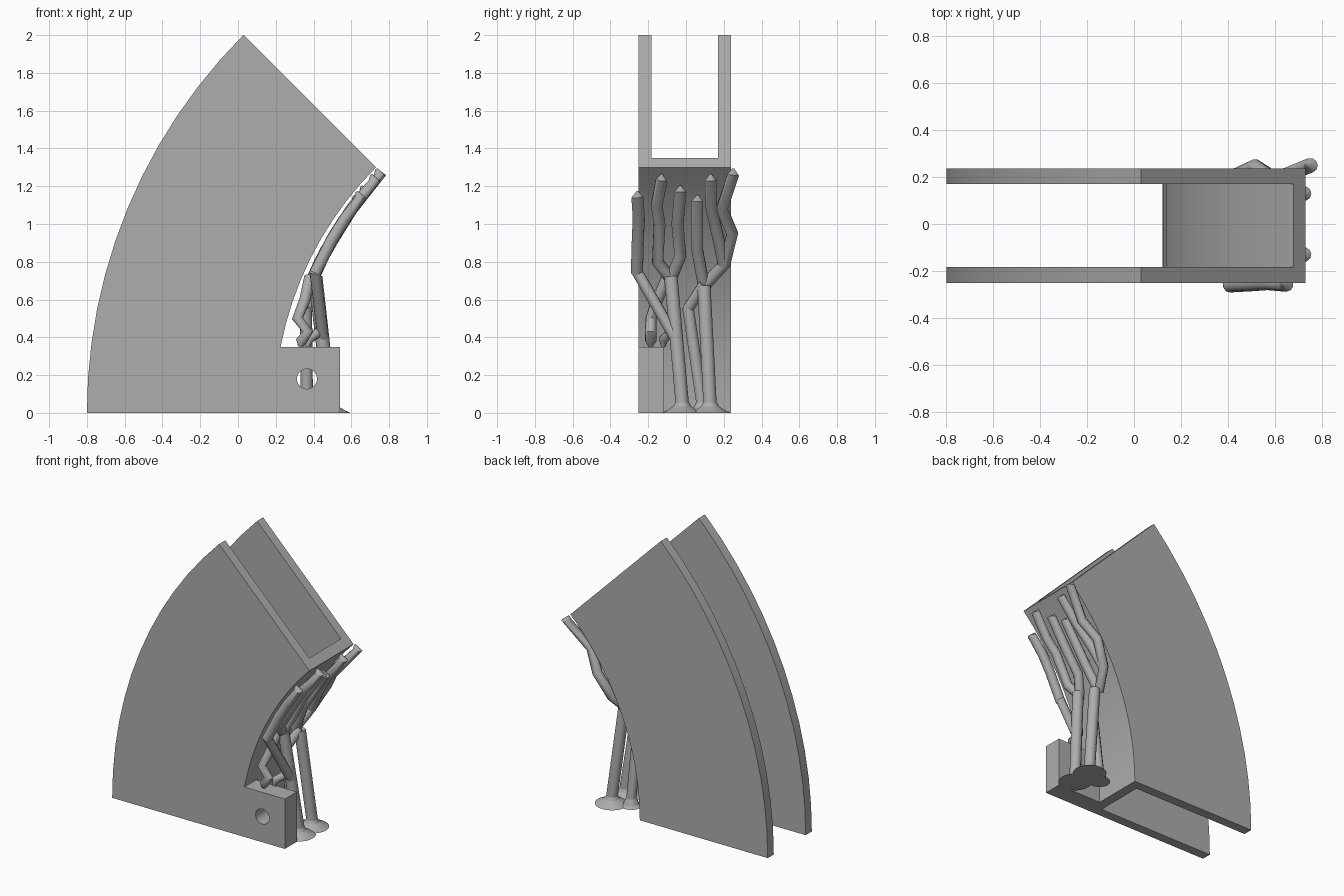
import bpy, bmesh, math
from mathutils import Matrix, Vector

if "Cube" in bpy.data.objects:
    bpy.data.objects.remove(bpy.data.objects["Cube"])

grey = bpy.data.materials.new("plain_grey")
grey.use_nodes = True
colour = (0.42, 0.42, 0.42, 1)
grey.diffuse_color = colour
grey.node_tree.nodes["Principled BSDF"].inputs["Base Color"].default_value = colour

CENTRE_X, OUTER, INNER, WEB = 2.03, 2.83, 1.838, 1.909   # arc of the channel
FRONT, FRONT_IN, BACK_IN, BACK = -0.2515, -0.183, 0.17, 0.2375


def finish(obj, angle=30):
    if not obj.data.materials:
        obj.data.materials.append(grey)
    bpy.ops.object.select_all(action='DESELECT')
    obj.select_set(True)
    bpy.context.view_layer.objects.active = obj
    bpy.ops.object.shade_smooth_by_angle(angle=math.radians(angle))
    return obj


def mesh_object(name, bm):
    bmesh.ops.recalc_face_normals(bm, faces=bm.faces)
    mesh = bpy.data.meshes.new(name)
    bm.to_mesh(mesh)
    bm.free()
    obj = bpy.data.objects.new(name, mesh)
    bpy.context.collection.objects.link(obj)
    return obj


def tube(name, points, radii):
    """Round tube through the points, with a radius at each."""
    curve = bpy.data.curves.new(name, 'CURVE')
    curve.dimensions = '3D'
    curve.bevel_depth = 1
    curve.bevel_resolution = 3
    curve.use_fill_caps = True
    spline = curve.splines.new('POLY')
    spline.points.add(len(points) - 1)
    for p, co, r in zip(spline.points, points, radii):
        p.co = (*co, 1)
        p.radius = r
    obj = bpy.data.objects.new(name, curve)
    bpy.context.collection.objects.link(obj)
    bpy.ops.object.select_all(action='DESELECT')
    obj.select_set(True)
    bpy.context.view_layer.objects.active = obj
    bpy.ops.object.convert(target='MESH')
    return finish(bpy.context.view_layer.objects.active, 45)


def arc_x(z):
    return CENTRE_X - math.sqrt(INNER ** 2 - z ** 2)


# Curved channel: a U section swept through an eighth of a turn
bm = bmesh.new()
section = [(OUTER, FRONT), (INNER, FRONT), (INNER, BACK), (OUTER, BACK),
           (OUTER, BACK_IN), (WEB, BACK_IN), (WEB, FRONT_IN), (OUTER, FRONT_IN)]
verts = [bm.verts.new((CENTRE_X - r, y, 0)) for r, y in section]
edges = [bm.edges.new((v, verts[i - 1])) for i, v in enumerate(verts)]
bmesh.ops.spin(bm, geom=verts + edges, cent=(CENTRE_X, 0, 0), axis=(0, 1, 0),
               angle=math.radians(45), steps=12)
bmesh.ops.holes_fill(bm, edges=[e for e in bm.edges if e.is_boundary], sides=0)
finish(mesh_object("curved_channel", bm))

# Mounting block with a round hole
bm = bmesh.new()
size = Vector((0.35, -0.12 - FRONT, 0.35))
place = Matrix.Translation((0.365, (FRONT - 0.12) / 2, 0.175))
bmesh.ops.create_cube(bm, size=1, matrix=place @ Matrix.Diagonal((*size, 1)))
block = mesh_object("mounting_block", bm)
bm = bmesh.new()
bmesh.ops.create_cone(bm, cap_ends=True, segments=32, radius1=0.053, radius2=0.053, depth=0.4,
                      matrix=Matrix.Translation((0.365, -0.19, 0.18)) @ Matrix.Rotation(math.pi / 2, 4, 'X'))
cutter = mesh_object("hole_cutter", bm)
cutter.hide_render = True
block.data.materials.append(grey)
cut = block.modifiers.new("hole", 'BOOLEAN')
cut.operation = 'DIFFERENCE'
cut.solver = 'EXACT'
cut.object = cutter
bpy.context.view_layer.objects.active = block
bpy.ops.object.modifier_apply(modifier=cut.name)
bpy.data.objects.remove(cutter)
finish(block)

# Support trunks with flared feet
trunks = {
    "rear_trunk": ((0.485, 0.127), (0.415, 0.095, 0.67)),
    "middle_trunk": ((0.485, -0.02), (0.41, -0.08, 0.72)),
    "inner_trunk": ((0.365, 0.085), (0.36, 0.01, 0.56)),
}
for name, (foot, top) in trunks.items():
    main = name != "inner_trunk"
    radius = 0.037 if main else 0.032
    tube(name, [(*foot, 0), (*foot, 0.02), (*foot, 0.05), top], [radius, radius, radius, radius])
    bm = bmesh.new()
    reach = 0.11 if main else 0.07
    outline = [bm.verts.new((r, 0, z)) for r, z in
               ((0, 0), (reach, 0), (reach * 0.72, 0.014), (radius + 0.01, 0.035), (radius, 0.055))]
    rim = [bm.edges.new(pair) for pair in zip(outline, outline[1:])]
    bmesh.ops.spin(bm, geom=outline + rim, cent=(0, 0, 0), axis=(0, 0, 1),
                   angle=math.tau, steps=24)
    bmesh.ops.remove_doubles(bm, verts=bm.verts, dist=0.0005)
    bmesh.ops.translate(bm, verts=bm.verts, vec=(*foot, 0))
    finish(mesh_object(name + "_foot", bm))

# Branches hug the inside of the arc: (y, z) points from joint to tip
branches = {
    "front_branch": [(-0.26, 0.74), (-0.255, 0.92), (-0.25, 1.03), (-0.257, 1.14)],
    "second_branch": [(-0.08, 0.71), (-0.15, 0.80), (-0.14, 1.0), (-0.155, 1.1), (-0.13, 1.23)],
    "third_branch": [(-0.08, 0.71), (-0.03, 0.83), (-0.045, 1.0), (-0.03, 1.17)],
    "fourth_branch": [(0.095, 0.67), (0.06, 0.86), (0.06, 1.12)],
    "fifth_branch": [(0.2, 0.78), (0.17, 0.93), (0.135, 1.08), (0.13, 1.23)],
    "rear_branch": [(0.095, 0.67), (0.205, 0.79), (0.245, 0.95), (0.19, 1.08), (0.25, 1.26)],
}
for name, path in branches.items():
    points = [(arc_x(z) + 0.06, y, z) for y, z in path]
    # short taper that turns in to the surface
    x, y, z = points[-1]
    points.append((x - 0.02, y, z + 0.032))
    tube(name, points, [0.032] * len(path) + [0.006])

# Cross links between trunks and branches
r = 0.03
tube("front_link", [(0.45, -0.06, 0.40), (arc_x(0.74) + 0.06, -0.26, 0.75)], [r, r])
tube("inner_link", [(0.36, 0.01, 0.55), (0.415, 0.095, 0.68)], [r, r])

# Small twisted support standing on the block, with its side prong
tube("block_support", [(0.38, -0.10, 0.72), (0.355, -0.15, 0.6), (0.315, -0.185, 0.5),
                       (0.37, -0.187, 0.43), (0.335, -0.187, 0.38), (0.33, -0.187, 0.35)],
     [r, r, r, r, r, 0.012])
tube("block_prong", [(0.43, -0.07, 0.43), (0.375, -0.12, 0.39), (0.365, -0.12, 0.35)],
     [0.026, 0.026, 0.012])
